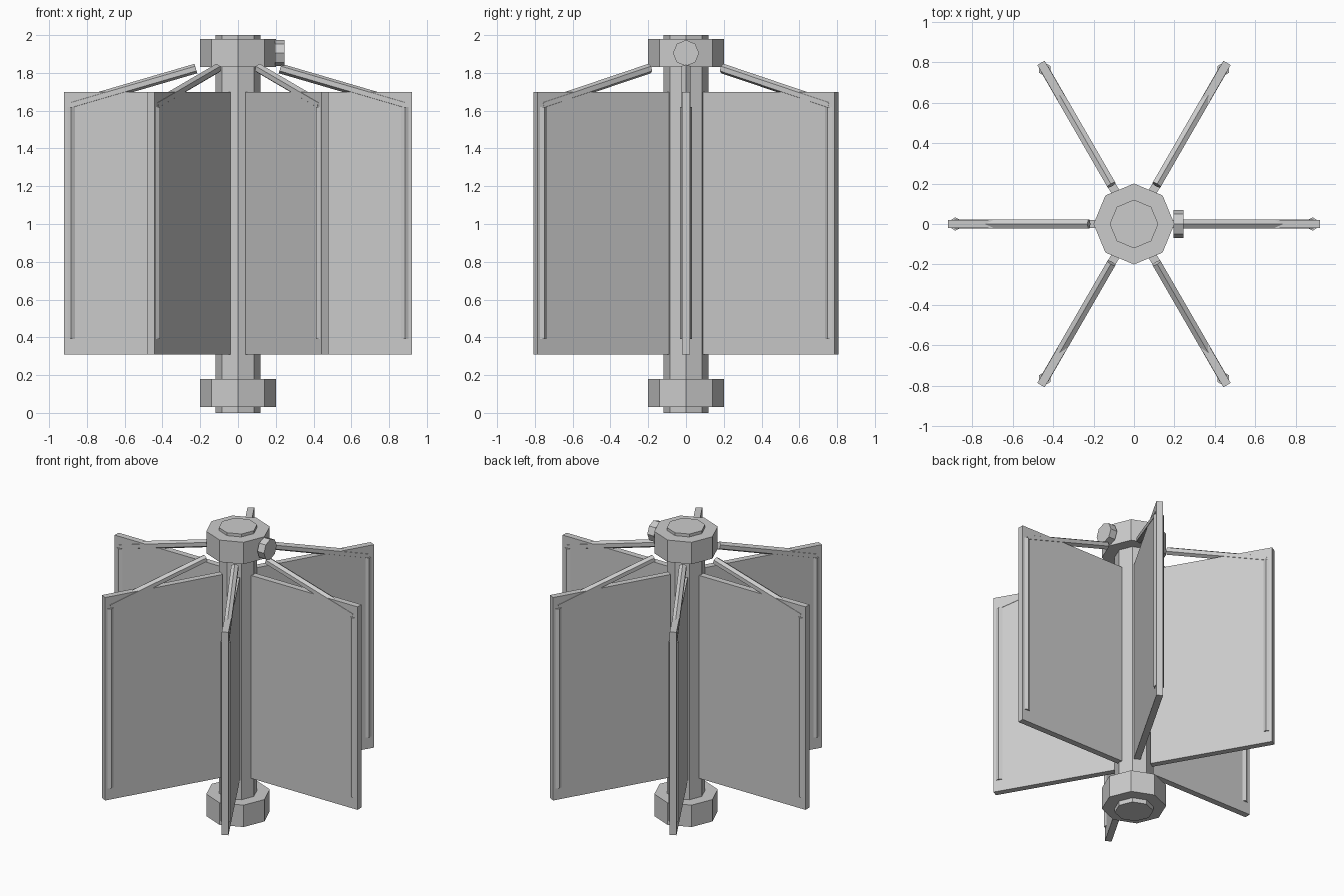
import bpy, bmesh, math
from mathutils import Vector, Matrix

if "Cube" in bpy.data.objects:
    bpy.data.objects.remove(bpy.data.objects["Cube"])

grey = bpy.data.materials.new("light grey metal")
grey.diffuse_color = (0.6, 0.6, 0.6, 1)
grey.use_nodes = True
grey.node_tree.nodes["Principled BSDF"].inputs["Base Color"].default_value = grey.diffuse_color


def add_object(name, bm, angle=0.0):
    bmesh.ops.recalc_face_normals(bm, faces=bm.faces)
    mesh = bpy.data.meshes.new(name)
    bm.to_mesh(mesh)
    bm.free()
    mesh.materials.append(grey)
    obj = bpy.data.objects.new(name, mesh)
    obj.rotation_euler.z = angle
    bpy.context.collection.objects.link(obj)
    return obj


def prism(name, start, end, radius, sides, side_dir, angle=0.0):
    """Straight prism between two points with one corner facing side_dir."""
    start, end = Vector(start), Vector(end)
    axis = (end - start).normalized()
    u = Vector(side_dir)
    u = (u - axis * u.dot(axis)).normalized()
    v = axis.cross(u)
    bm = bmesh.new()
    rings = []
    for p in (start, end):
        ring = []
        for i in range(sides):
            a = 2 * math.pi * i / sides
            ring.append(bm.verts.new(p + radius * (math.cos(a) * u + math.sin(a) * v)))
        rings.append(ring)
        bm.faces.new(ring)
    for i in range(sides):
        j = (i + 1) % sides
        bm.faces.new((rings[0][i], rings[0][j], rings[1][j], rings[1][i]))
    return add_object(name, bm, angle)


def box(name, low, high, angle=0.0):
    low, high = Vector(low), Vector(high)
    bm = bmesh.new()
    bmesh.ops.create_cube(bm, size=1, matrix=Matrix.Translation((low + high) / 2)
                          @ Matrix.Diagonal((*(high - low), 1)))
    return add_object(name, bm, angle)


# Central shaft and its two collars
prism("shaft", (0, 0, 0), (0, 0, 2), 0.12, 8, (1, 0, 0))
prism("lower_collar", (0, 0, 0.03), (0, 0, 0.18), 0.2, 8, (1, 0, 0))
prism("upper_collar", (0, 0, 1.83), (0, 0, 1.98), 0.2, 8, (1, 0, 0))

# Locking knob on the upper collar
prism("collar_knob", (0.195, 0, 1.905), (0.245, 0, 1.905), 0.069, 8, (0, 0, 1))

# Six blades, each with a vertical edge bar and a sloping brace
for n in range(6):
    turn = n * math.pi / 3
    box(f"blade_{n + 1}", (0.115, -0.021, 0.31), (0.92, 0.021, 1.70), turn)
    prism(f"edge_bar_{n + 1}", (0.883, 0, 0.39), (0.883, 0, 1.62), 0.033, 6, (0, 1, 0), turn)
    prism(f"brace_{n + 1}", (0.223, 0, 1.823), (0.883, 0, 1.63), 0.026, 6, (0, 0, 1), turn)
